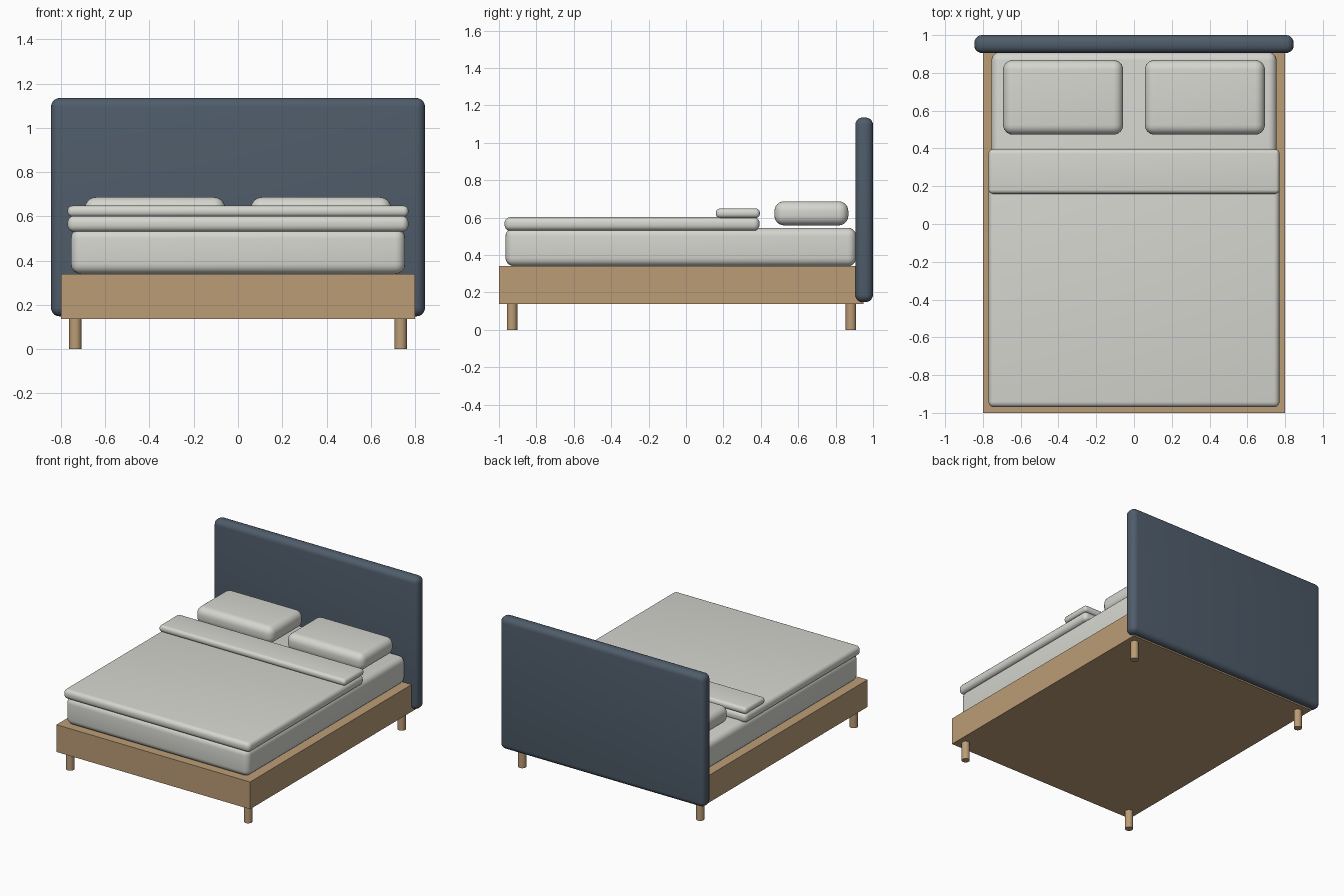
import bpy, math

if "Cube" in bpy.data.objects:
    bpy.data.objects.remove(bpy.data.objects["Cube"])


def material(name, rgb):
    m = bpy.data.materials.new(name)
    m.diffuse_color = (*rgb, 1.0)
    m.use_nodes = True
    m.node_tree.nodes["Principled BSDF"].inputs["Base Color"].default_value = m.diffuse_color
    return m


wood = material("light wood", (0.50, 0.335, 0.182))
navy = material("slate blue fabric", (0.078, 0.108, 0.145))
linen = material("off white linen", (0.67, 0.67, 0.63))


def box(name, x, y, z, mat, radius=0.0, segments=5):
    """Box from (min, max) ranges, optionally with rounded edges."""
    bpy.ops.mesh.primitive_cube_add(
        size=1, location=[(r[0] + r[1]) / 2 for r in (x, y, z)])
    ob = bpy.context.object
    ob.name = name
    ob.scale = [r[1] - r[0] for r in (x, y, z)]
    bpy.ops.object.transform_apply(location=False, rotation=False, scale=True)
    ob.data.materials.append(mat)
    if radius:
        bev = ob.modifiers.new("round", 'BEVEL')
        bev.width = radius
        bev.segments = segments
        bev.limit_method = 'NONE'
        bpy.ops.object.modifier_apply(modifier=bev.name)
        bpy.ops.object.shade_smooth_by_angle(angle=math.radians(35))
    return ob


# Base frame and headboard
box("bed_frame", (-0.80, 0.80), (-1.0, 0.95), (0.137, 0.34), wood)
box("headboard", (-0.845, 0.845), (0.905, 1.0), (0.148, 1.135), navy, 0.04)

# Bedding
box("mattress", (-0.755, 0.755), (-0.965, 0.91), (0.34, 0.545), linen, 0.045)
box("duvet", (-0.77, 0.77), (-0.97, 0.393), (0.53, 0.602), linen, 0.03)
box("duvet_fold", (-0.77, 0.77), (0.16, 0.395), (0.598, 0.648), linen, 0.022)

# Pillows and legs, mirrored left and right
for side, s in (("left", -1), ("right", 1)):
    c = 0.375 * s
    box("pillow_" + side, (c - 0.318, c + 0.318), (0.473, 0.868),
        (0.558, 0.687), linen, 0.052, 6)
    for end, y in (("front", -0.93), ("back", 0.882)):
        bpy.ops.mesh.primitive_cylinder_add(
            vertices=24, radius=0.028, depth=0.14, location=(0.735 * s, y, 0.07))
        leg = bpy.context.object
        leg.name = f"leg_{end}_{side}"
        leg.data.materials.append(wood)
        bpy.ops.object.shade_smooth_by_angle(angle=math.radians(35))
